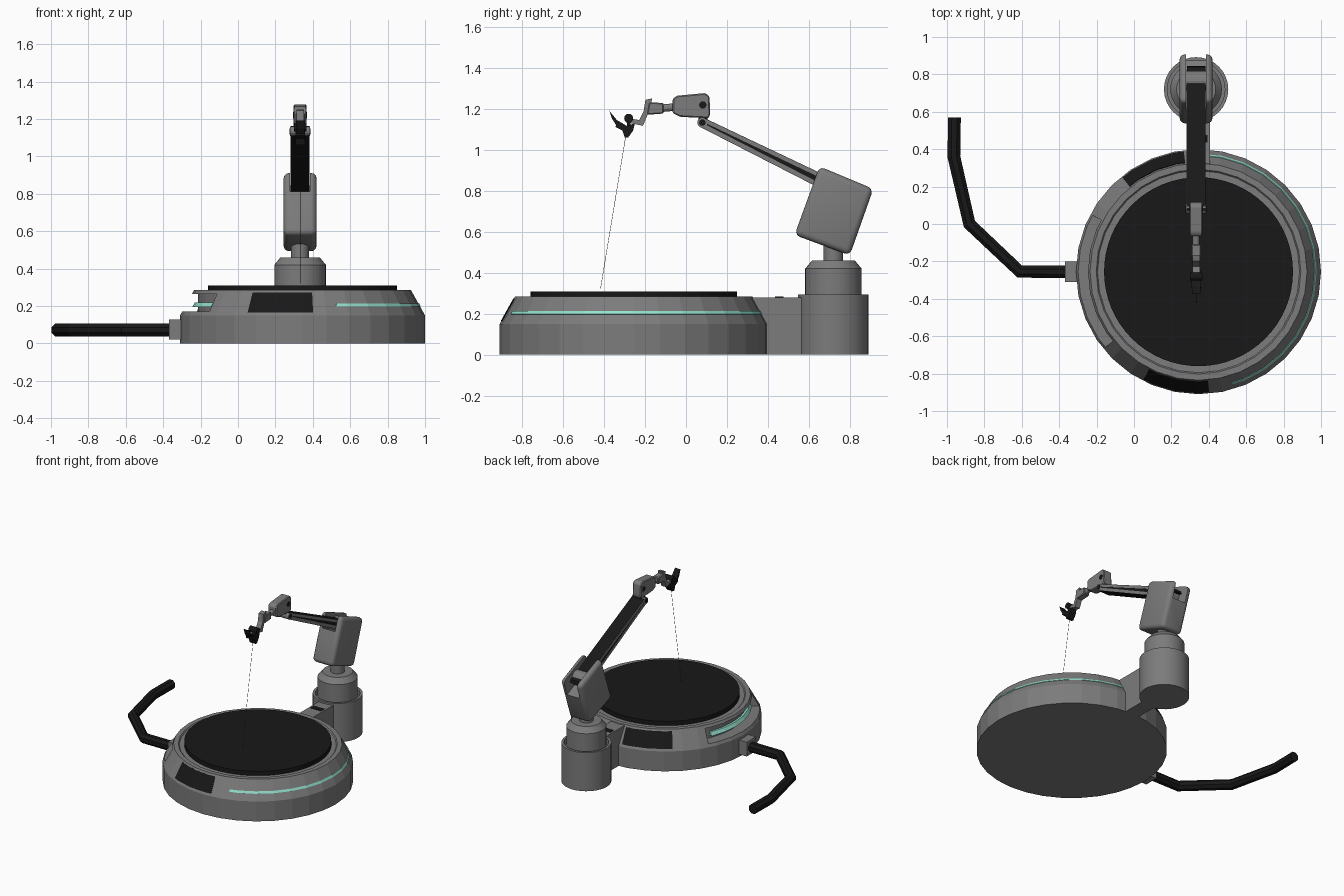
import bpy, bmesh
from math import sin, cos, pi, radians
from mathutils import Vector

if "Cube" in bpy.data.objects:
    bpy.data.objects.remove(bpy.data.objects["Cube"])

X = 0.332                      # centre plane of the arm
BASE = (0.345, -0.255)         # centre of the round base
TOWER = (X, 0.72)
STEP = 360 / 32                # facet angle of the base


def material(name, c):
    m = bpy.data.materials.new(name)
    m.diffuse_color = (*c, 1)
    m.use_nodes = True
    m.node_tree.nodes["Principled BSDF"].inputs["Base Color"].default_value = m.diffuse_color
    return m


GREY = material("dark_grey", (0.2, 0.2, 0.2))
BLACK = material("black", (0.009, 0.009, 0.009))
TEAL = material("teal", (0.3, 0.75, 0.62))
RED = material("red", (0.35, 0.02, 0.02))


def finish(name, bm, mat=GREY, bevel=0, seg=1, smooth=False):
    bmesh.ops.remove_doubles(bm, verts=bm.verts, dist=1e-5)
    bmesh.ops.recalc_face_normals(bm, faces=bm.faces)
    if bevel:
        bmesh.ops.bevel(bm, geom=list(bm.edges), offset=bevel, segments=seg,
                        profile=0.5, affect='EDGES', clamp_overlap=True)
    me = bpy.data.meshes.new(name)
    bm.to_mesh(me)
    bm.free()
    ob = bpy.data.objects.new(name, me)
    bpy.context.collection.objects.link(ob)
    me.materials.append(mat)
    if smooth:
        bpy.ops.object.select_all(action='DESELECT')
        ob.select_set(True)
        bpy.context.view_layer.objects.active = ob
        bpy.ops.object.shade_smooth_by_angle(angle=radians(35))
    return ob


def arc(name, prof, centre, n=32, a0=0, a1=360, **kw):
    """Revolve a closed (radius, z) outline; partial arcs follow the base facets."""
    bm = bmesh.new()
    full = a1 - a0 == 360
    rings = []
    for i in range(n if full else n + 1):
        deg = a0 + (a1 - a0) * i / n
        a = radians(deg)
        f = 1 if full else cos(radians(STEP / 2)) / cos(radians(deg % STEP - STEP / 2))
        rings.append([bm.verts.new((centre[0] + f * r * cos(a), centre[1] + f * r * sin(a), z)) for r, z in prof])
    k = len(prof)
    for i in range(n):
        p, q = rings[i], rings[(i + 1) % len(rings)]
        for j in range(k):
            if prof[j][0] == 0 and prof[(j + 1) % k][0] == 0:
                continue
            bm.faces.new((p[j], q[j], q[(j + 1) % k], p[(j + 1) % k]))
    if not full:
        bm.faces.new(rings[0])
        bm.faces.new(rings[-1])
    # collapse the quads that touch the axis
    bmesh.ops.dissolve_degenerate(bm, dist=1e-5, edges=bm.edges)
    return finish(name, bm, **kw)


def prism(name, pts, half, x=X, **kw):
    """Extrude a (y, z) outline sideways."""
    bm = bmesh.new()
    a = [bm.verts.new((x - half, *p)) for p in pts]
    b = [bm.verts.new((x + half, *p)) for p in pts]
    bm.faces.new(a)
    bm.faces.new(b)
    for i in range(len(pts)):
        j = (i + 1) % len(pts)
        bm.faces.new((a[i], a[j], b[j], b[i]))
    return finish(name, bm, **kw)


def disc_x(name, y, z, r, half, n=16, **kw):
    pts = [(y + r * cos(2 * pi * i / n), z + r * sin(2 * pi * i / n)) for i in range(n)]
    return prism(name, pts, half, **kw)


def rect(y0, y1, z0, z1):
    return [(y0, z0), (y1, z0), (y1, z1), (y0, z1)]


def tube(name, path, r, n=8, **kw):
    """Sweep a polygon along a path with mitred corners."""
    bm = bmesh.new()
    path = [Vector(p) for p in path]
    rings = []
    for i, p in enumerate(path):
        d0 = (p - path[max(i - 1, 0)]).normalized()
        d1 = (path[min(i + 1, len(path) - 1)] - p).normalized()
        t = (d0 + d1).normalized()
        up = Vector((0, 0, 1)) if abs(t.z) < 0.9 else Vector((1, 0, 0))
        s = t.cross(up).normalized()
        u = s.cross(t)
        rings.append([bm.verts.new(p + r * (cos(a) * s + sin(a) * u))
                      for a in [2 * pi * (k + 0.5) / n for k in range(n)]])
    for p, q in zip(rings, rings[1:]):
        for k in range(n):
            bm.faces.new((p[k], p[(k + 1) % n], q[(k + 1) % n], q[k]))
    bm.faces.new(rings[0])
    bm.faces.new(rings[-1])
    return finish(name, bm, **kw)


def cut(ob, cutter):
    m = ob.modifiers.new("cut", 'BOOLEAN')
    m.operation, m.solver, m.object = 'DIFFERENCE', 'EXACT', cutter
    bpy.context.view_layer.objects.active = ob
    bpy.ops.object.modifier_apply(modifier=m.name)
    bpy.data.objects.remove(cutter)


# Round base with a recess on the left
base = arc("base", [(0, 0), (0.655, 0), (0.655, 0.15), (0.58, 0.285), (0.547, 0.285),
                    (0.54, 0.277), (0, 0.277)], BASE)
cut(base, arc("recess_cutter", [(0.56, 0.17), (0.75, 0.17), (0.75, 0.265), (0.56, 0.265)],
              BASE, n=12, a0=152, a1=219))
arc("turntable", [(0, 0.27), (0.505, 0.27), (0.505, 0.31), (0, 0.31)], BASE, n=64, mat=BLACK)

# Sloping screens and light strips
slope = lambda z, d: (0.58 + (0.285 - z) * 0.5556 + d, z + d * 0.5)
screen = [slope(0.165, -0.02), slope(0.165, 0.003), slope(0.272, 0.003), slope(0.272, -0.02)]
for name, a0, a1 in (("front_screen", -117, -85), ("rear_screen", 97, 129)):
    arc(name, screen, BASE, n=16, a0=a0, a1=a1, mat=BLACK)
strip = [slope(0.197, -0.015), slope(0.197, 0.003), slope(0.212, 0.003), slope(0.212, -0.015)]
arc("right_light", strip, BASE, n=84, a0=-73.125, a1=84.375, mat=TEAL)
arc("left_light", [(0.55, 0.195), (0.59, 0.195), (0.575, 0.22), (0.55, 0.22)], BASE,
    n=20, a0=157, a1=214, mat=TEAL)

# Bridge from base to tower, with a small latch
prism("bridge", rect(0.3, 0.6, 0, 0.28), 0.058, x=0.347)
prism("bridge_latch", rect(0.435, 0.475, 0.27, 0.284), 0.045, x=0.347, mat=BLACK)

# Tower cup, turret and neck
arc("tower_cup", [(0, 0), (0.172, 0), (0.172, 0.293), (0.154, 0.293), (0.154, 0.25), (0, 0.25)],
    TOWER, smooth=True)
arc("turret", [(0, 0.24), (0.138, 0.24), (0.138, 0.42), (0.105, 0.46), (0, 0.46)], TOWER, smooth=True)
arc("neck", [(0, 0.45), (0.048, 0.45), (0.048, 0.56), (0, 0.56)], TOWER, n=20, smooth=True)

# Shoulder housing, open at the top for the arm
housing = prism("shoulder_housing", [(0.53, 0.585), (0.80, 0.485), (0.915, 0.81), (0.652, 0.92)],
                0.088, bevel=0.028, seg=3, smooth=True)
cut(housing, prism("slot_cutter", [(0.52, 0.855), (0.97, 0.655), (1.1, 1.0), (0.65, 1.2)], 0.054))
disc_x("shoulder_hub", 0.765, 0.79, 0.055, 0.053)

# Upper arm: dark core with grey rails on both sides
prism("arm_core", [(0.845, 0.78), (0.84, 0.80), (0.63, 0.90), (0.075, 1.163), (0.06, 1.14),
                   (0.07, 1.112), (0.65, 0.815)], 0.049, mat=BLACK)
for side, s in (("left", -1), ("right", 1)):
    prism(side + "_upper_rail", [(0.75, 0.843), (0.63, 0.898), (0.09, 1.154), (0.09, 1.134), (0.68, 0.853)],
          0.002, X + s * 0.0495)
    prism(side + "_lower_rail", [(0.75, 0.772), (0.65, 0.817), (0.08, 1.109), (0.08, 1.132), (0.68, 0.825)],
          0.002, X + s * 0.0495)

# Elbow link and wrist head
disc_x("elbow_pin", 0.08, 1.134, 0.025, 0.053)
disc_x("elbow_pin_cap", 0.08, 1.134, 0.016, 0.056, mat=BLACK)
prism("elbow_link", [(0.06, 1.13), (0.105, 1.13), (0.105, 1.21), (0.06, 1.21)], 0.028, mat=BLACK)
prism("wrist_head", [(-0.065, 1.18), (-0.03, 1.162), (0.11, 1.155), (0.118, 1.175), (0.115, 1.262),
                     (0.095, 1.278), (-0.045, 1.265), (-0.065, 1.25)], 0.035, bevel=0.006)
disc_x("wrist_pin", 0.082, 1.22, 0.018, 0.037, mat=BLACK)
tube("wrist_shaft", [(X, -0.13, 1.203), (X, -0.05, 1.21)], 0.019, 12)
prism("wrist_block", [(-0.19, 1.172), (-0.11, 1.178), (-0.11, 1.23), (-0.18, 1.232)], 0.025, bevel=0.005)

# Cranked tool bracket
prism("tool_bracket", [(-0.165, 1.252), (-0.198, 1.245), (-0.207, 1.19), (-0.228, 1.146), (-0.295, 1.158),
                       (-0.295, 1.136), (-0.21, 1.118), (-0.18, 1.19)], 0.02)

# Dark tool head, its shield and beam
disc_x("tool_joint", -0.28, 1.155, 0.022, 0.033, mat=BLACK)
prism("tool_body", [(-0.335, 1.145), (-0.345, 1.112), (-0.31, 1.095), (-0.30, 1.062), (-0.283, 1.06),
                    (-0.258, 1.095), (-0.25, 1.13), (-0.29, 1.118)], 0.025, mat=BLACK)
prism("tool_neck", [(-0.288, 1.10), (-0.27, 1.10), (-0.27, 1.16), (-0.288, 1.16)], 0.012, mat=BLACK)
prism("tool_shield", [(-0.375, 1.192), (-0.318, 1.122), (-0.335, 1.112), (-0.36, 1.15)], 0.023, mat=BLACK)
tube("beam", [(X, -0.294, 1.07), (X, -0.418, 0.32)], 0.0012, 6, mat=RED)

# Side cable with its plug
prism("cable_plug", rect(-0.31, -0.20, 0.02, 0.128), 0.04, x=-0.33)
tube("side_cable", [(-0.33, -0.255, 0.072), (-0.61, -0.255, 0.072), (-0.88, 0.0, 0.072),
                    (-0.963, 0.36, 0.072), (-0.96, 0.57, 0.072)], 0.037, mat=BLACK)
